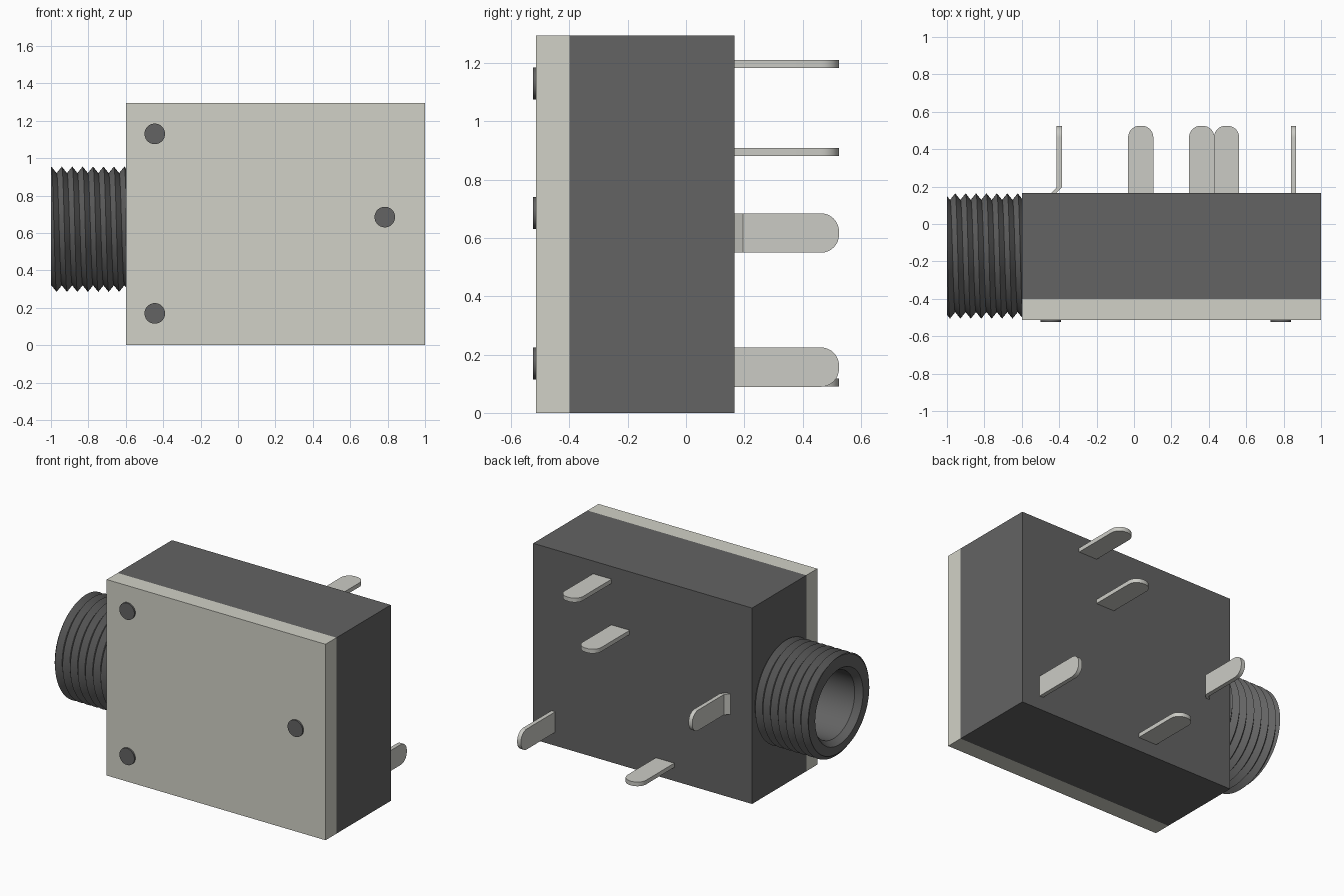
import bpy, bmesh, math
from mathutils import Matrix, Vector

if "Cube" in bpy.data.objects:
    bpy.data.objects.remove(bpy.data.objects["Cube"])


def material(name, rgb):
    m = bpy.data.materials.new(name)
    m.diffuse_color = (*rgb, 1)
    m.use_nodes = True
    m.node_tree.nodes["Principled BSDF"].inputs["Base Color"].default_value = m.diffuse_color
    return m


DARK = material("dark_plastic", (0.125, 0.125, 0.125))
CREAM = material("cream_plastic", (0.64, 0.64, 0.57))
METAL = material("pin_metal", (0.60, 0.60, 0.56))


def finish(name, bm, mat, smooth=False):
    bmesh.ops.recalc_face_normals(bm, faces=bm.faces)
    mesh = bpy.data.meshes.new(name)
    bm.to_mesh(mesh)
    bm.free()
    mesh.materials.append(mat)
    ob = bpy.data.objects.new(name, mesh)
    bpy.context.collection.objects.link(ob)
    if smooth:
        bpy.ops.object.select_all(action='DESELECT')
        ob.select_set(True)
        bpy.context.view_layer.objects.active = ob
        bpy.ops.object.shade_smooth_by_angle(angle=math.radians(30))
    return ob


def box(name, lo, hi, mat):
    lo, hi = Vector(lo), Vector(hi)
    bm = bmesh.new()
    bmesh.ops.create_cube(bm, size=1, matrix=Matrix.Translation((lo + hi) / 2)
                          @ Matrix.Diagonal((*(hi - lo), 1)))
    finish(name, bm, mat)


def pin(name, x, z, upright=False, bend=0.0):
    """Round-ended solder tag along +y, centred on (x, z)."""
    w, t, r, tip, root = 0.0675, 0.0275, 0.062, 0.525, 0.16
    pts = [(-w, root), (w, root)]
    for cx, start in ((w - r, 0), (r - w, 90)):
        for i in range(9):
            a = math.radians(start + i * 90 / 8)
            pts.append((cx + r * math.cos(a), tip - r + r * math.sin(a)))
    bm = bmesh.new()
    face = bm.faces.new([bm.verts.new((u, v, -t / 2)) for u, v in pts])
    ext = bmesh.ops.extrude_face_region(bm, geom=[face])
    bmesh.ops.translate(bm, vec=(0, 0, t), verts=[
        v for v in ext["geom"] if isinstance(v, bmesh.types.BMVert)])
    # cranked foot
    if bend:
        bmesh.ops.bisect_plane(bm, geom=bm.verts[:] + bm.edges[:] + bm.faces[:],
                               plane_co=(0, 0.195, 0), plane_no=(0, 1, 0))
        for v in bm.verts:
            if v.co.y < 0.19:
                v.co.z += bend
    turn = Matrix.Rotation(math.radians(90), 4, 'Y') if upright else Matrix()
    bm.transform(Matrix.Translation((x, 0, z)) @ turn)
    finish(name, bm, METAL, True)


# Housing and cover plate
box("housing", (-0.6, -0.40, 0), (1, 0.167, 1.295), DARK)
box("cover_plate", (-0.6, -0.514, 0), (1, -0.40, 1.295), CREAM)

# Locating studs on the cover
for i, (x, z) in enumerate(((-0.445, 1.13), (-0.445, 0.17), (0.785, 0.685))):
    bm = bmesh.new()
    bmesh.ops.create_cone(bm, cap_ends=True, segments=40, radius1=0.055,
                          radius2=0.055, depth=0.025,
                          matrix=Matrix.Translation((x, -0.5125, z))
                          @ Matrix.Rotation(math.radians(90), 4, 'X'))
    finish(f"stud_{i + 1}", bm, DARK, True)

# Threaded bushing: helical ridge outside, chamfered bore inside
N, PITCH, X0, X1 = 72, 0.0557, -1.0, -0.6
CY, CZ = -0.171, 0.62
bm = bmesh.new()
columns = []
for i in range(N + 1):
    turn = i / N
    a = 2 * math.pi * turn
    crest = -0.942 + (turn - 0.25) * PITCH
    profile = [(X1 - 0.001, 0), (X1 - 0.001, 0.22), (-0.96, 0.22), (X0, 0.25)]
    for k in range(-6, 20):
        x = min(max(crest + k * PITCH / 2, X0), X1)
        phase = (x - crest) / PITCH
        off = abs(phase - round(phase)) * 2
        profile.append((x, 0.335 - 0.035 * off))
    columns.append([bm.verts.new((x, CY + r * math.cos(a), CZ + r * math.sin(a)))
                    for x, r in profile])
for c, d in zip(columns, columns[1:]):
    for j in range(len(c) - 1):
        bm.faces.new((c[j], c[j + 1], d[j + 1], d[j]))
bmesh.ops.remove_doubles(bm, verts=bm.verts, dist=0.00005)
finish("threaded_bushing", bm, DARK, True)

# Solder pins on the back
pin("pin_top", 0.495, 1.197)
pin("pin_upper", 0.362, 0.895)
pin("pin_lower", 0.036, 0.104)
pin("pin_corner", 0.853, 0.157, upright=True)
pin("pin_sleeve", -0.40, 0.617, upright=True, bend=-0.035)
